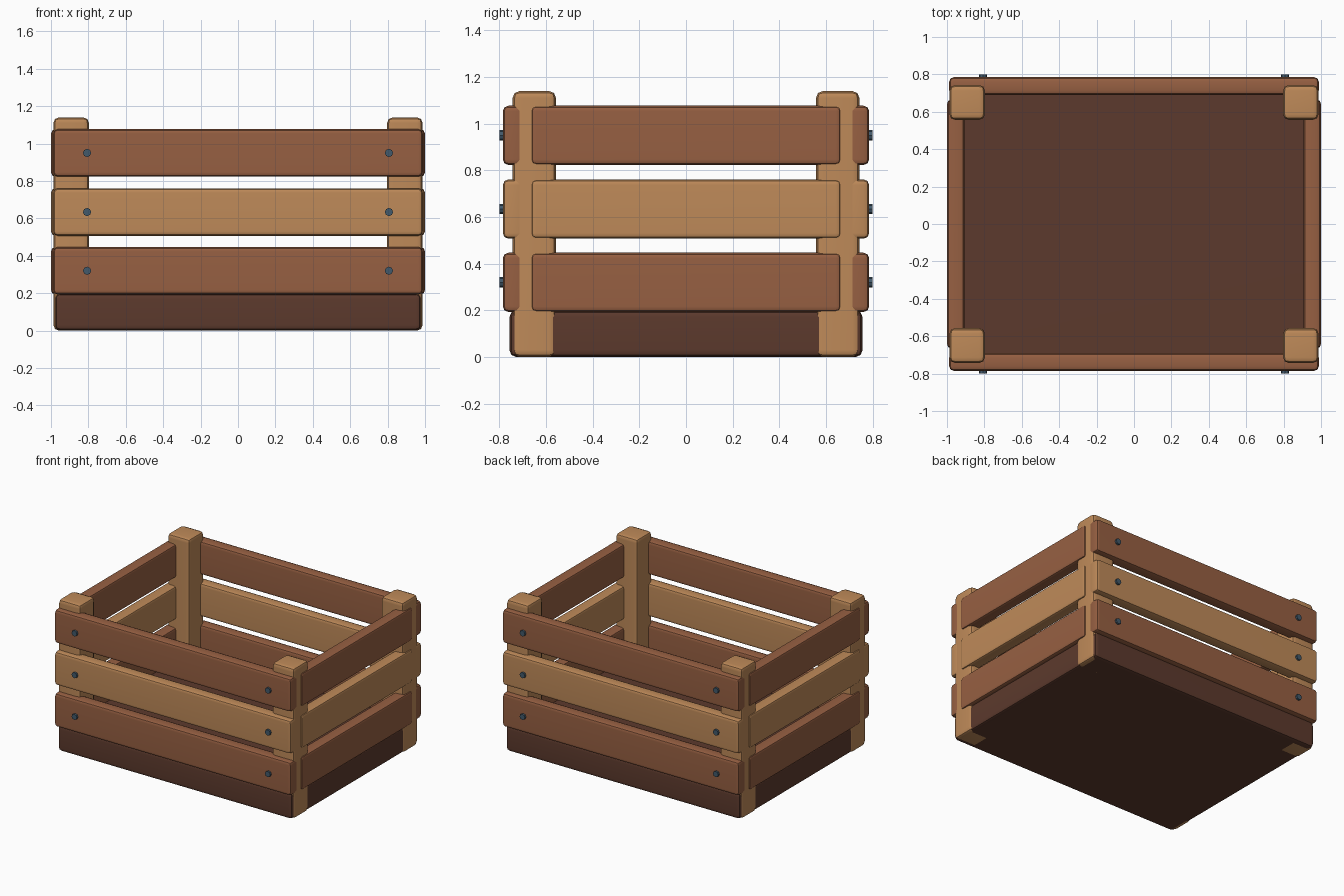
import bpy
import bmesh
from math import radians
from mathutils import Matrix, Vector

if "Cube" in bpy.data.objects:
    bpy.data.objects.remove(bpy.data.objects["Cube"], do_unlink=True)


def material(name, rgb):
    mat = bpy.data.materials.new(name)
    mat.use_nodes = True
    mat.diffuse_color = (*rgb, 1)
    mat.node_tree.nodes["Principled BSDF"].inputs["Base Color"].default_value = (*rgb, 1)
    return mat


brown = material("brown wood", (0.31, 0.117, 0.055))
tan = material("tan wood", (0.52, 0.255, 0.1))
dark = material("dark wood", (0.108, 0.042, 0.026))
steel = material("blue grey steel", (0.055, 0.1, 0.145))


def finish(bm, name, mat):
    """Turn a bmesh into a smooth-shaded object that keeps its sharp edges."""
    mesh = bpy.data.meshes.new(name)
    bm.to_mesh(mesh)
    bm.free()
    mesh.materials.append(mat)
    obj = bpy.data.objects.new(name, mesh)
    bpy.context.collection.objects.link(obj)
    bpy.ops.object.select_all(action="DESELECT")
    obj.select_set(True)
    bpy.context.view_layer.objects.active = obj
    bpy.ops.object.shade_smooth_by_angle(angle=radians(35))
    # Weighted normals keep the broad faces flat
    normals = obj.modifiers.new("flat_faces", "WEIGHTED_NORMAL")
    normals.keep_sharp = True
    return obj


def box(name, low, high, bevel, mat):
    """Rounded block between two corners."""
    low, high = Vector(low), Vector(high)
    bm = bmesh.new()
    place = Matrix.Translation((low + high) / 2) @ Matrix.Diagonal((*(high - low), 1))
    bmesh.ops.create_cube(bm, size=1, matrix=place)
    bmesh.ops.bevel(bm, geom=bm.edges[:], offset=bevel, segments=2,
                    profile=0.5, affect="EDGES")
    return finish(bm, name, mat)


def bolt(name, x, y, z):
    """Short six-sided bolt head along y."""
    bm = bmesh.new()
    place = Matrix.Translation((x, y, z)) @ Matrix.Rotation(radians(90), 4, "X")
    bmesh.ops.create_cone(bm, cap_ends=True, segments=8, radius1=0.022,
                          radius2=0.022, depth=0.026, matrix=place)
    return finish(bm, name, steel)


# Solid base
box("base", (-0.98, -0.757, 0), (0.98, 0.757, 0.2), 0.03, dark)

# Corner posts
for side, sx in (("left", 1), ("right", -1)):
    for end, sy in (("front", -1), ("back", 1)):
        x, y = sx * 0.892, sy * 0.65
        box(f"{end}_{side}_post", (x - 0.095, y - 0.093, 0),
            (x + 0.095, y + 0.093, 1.14), 0.03, tan)

# Three rows of slats on all four sides, bolted at the front and back
rows = (("lower", 0.32, brown), ("middle", 0.634, tan), ("upper", 0.95, brown))
for row, z, mat in rows:
    low, high = z - 0.127, z + 0.127
    for end, s in (("front", -1), ("back", 1)):
        y = s * 0.738
        box(f"{row}_{end}_slat", (-0.988, y - 0.047, low),
            (0.988, y + 0.047, high), 0.024, mat)
        for side, sx in (("left", 1), ("right", -1)):
            bolt(f"{row}_{end}_{side}_bolt", sx * 0.807, s * 0.787, z)
    for side, s in (("left", 1), ("right", -1)):
        x = s * 0.953
        box(f"{row}_{side}_slat", (x - 0.047, -0.665, low),
            (x + 0.047, 0.665, high), 0.024, mat)
